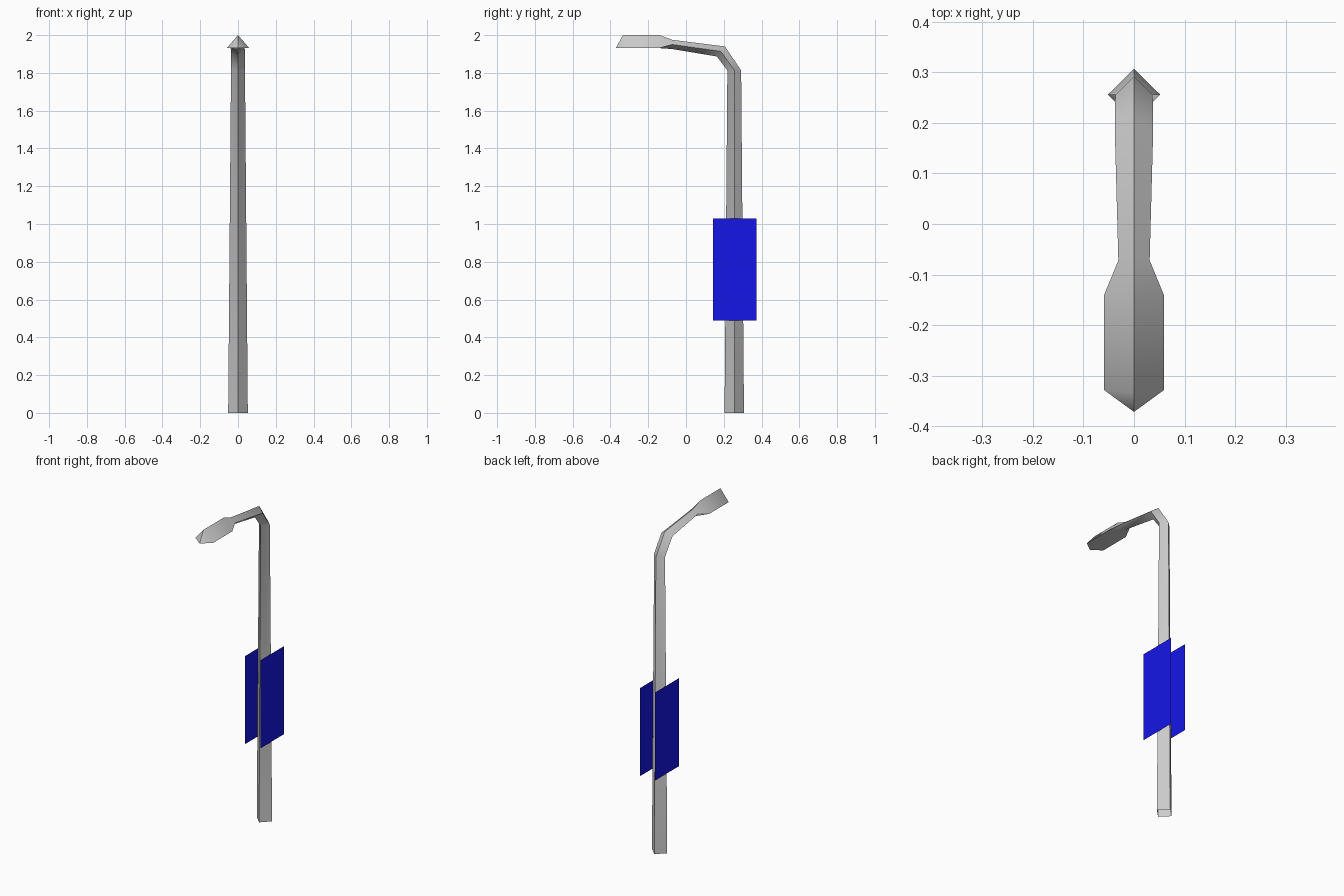
import bpy, bmesh, math

if "Cube" in bpy.data.objects:
    bpy.data.objects.remove(bpy.data.objects["Cube"])


def material(name, rgb):
    m = bpy.data.materials.new(name)
    m.diffuse_color = (*rgb, 1.0)
    m.use_nodes = True
    m.node_tree.nodes["Principled BSDF"].inputs["Base Color"].default_value = m.diffuse_color
    return m


def make_object(name, bm, mat):
    mesh = bpy.data.meshes.new(name)
    bm.to_mesh(mesh)
    bm.free()
    mesh.materials.append(mat)
    ob = bpy.data.objects.new(name, mesh)
    bpy.context.collection.objects.link(ob)
    return ob


grey = material("light grey metal", (0.6, 0.6, 0.6))
blue = material("banner blue", (0.008, 0.008, 0.8))


def loft(name, rings, mat):
    """Skin four-sided diamond rings: (outer yz, side yz, inner yz, half width)."""
    bm = bmesh.new()
    loops = []
    for outer, side, inner, w in rings:
        loops.append([bm.verts.new(p) for p in
                      ((0, *outer), (w, *side), (0, *inner), (-w, *side))])
    for a, b in zip(loops, loops[1:]):
        for i in range(4):
            j = (i + 1) % 4
            bm.faces.new((a[i], b[i], b[j], a[j]))
    # open base; head tip folded along its centre line
    top, right, low, left = loops[-1]
    bm.faces.new((top, low, right))
    bm.faces.new((top, left, low))
    bmesh.ops.recalc_face_normals(bm, faces=bm.faces)
    return make_object(name, bm, mat)


# Tapered square pole, bent arm and flattened lamp head in one skin
lamp = loft("lamp_post", [
    ((0.307, 0.0), (0.256, 0.0), (0.204, 0.0), 0.052),            # base
    ((0.292, 1.813), (0.256, 1.813), (0.219, 1.813), 0.037),      # lower bend
    ((0.206, 1.94), (0.185, 1.914), (0.163, 1.887), 0.038),       # upper bend
    ((-0.072, 1.975), (-0.072, 1.95), (-0.072, 1.926), 0.031),    # neck
    ((-0.14, 2.0), (-0.14, 1.932), (-0.14, 1.931), 0.059),        # head back
    ((-0.334, 2.0), (-0.329, 1.932), (-0.372, 1.931), 0.059),     # head tip
], grey)
bpy.context.view_layer.objects.active = lamp
lamp.select_set(True)
bpy.ops.object.shade_smooth_by_angle(angle=math.radians(56))

# Thin banner sheets on both sides of the pole, facing outwards
for name, s in (("right_banner", 1), ("left_banner", -1)):
    bm = bmesh.new()
    corners = [(0.143, 0.49), (0.372, 0.49), (0.372, 1.03), (0.143, 1.03)][::s]
    bm.faces.new([bm.verts.new((s * 0.051, y, z)) for y, z in corners])
    make_object(name, bm, blue)
